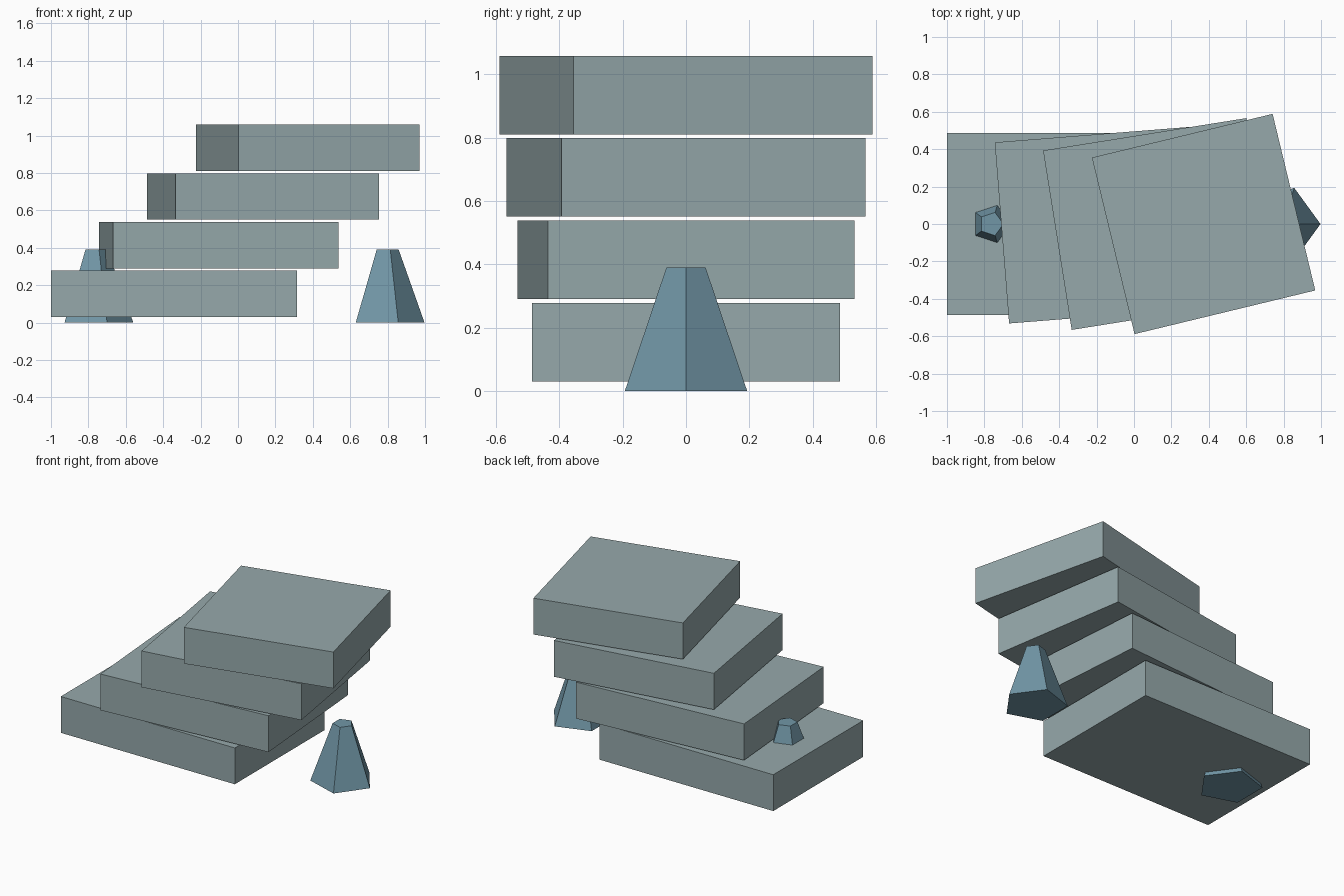
import bpy
import math

if "Cube" in bpy.data.objects:
    bpy.data.objects.remove(bpy.data.objects["Cube"])


def material(name, color):
    m = bpy.data.materials.new(name)
    m.diffuse_color = (*color, 1.0)
    m.use_nodes = True
    m.node_tree.nodes["Principled BSDF"].inputs["Base Color"].default_value = m.diffuse_color
    return m


stone = material("grey_stone", (0.305, 0.397, 0.407))
blue = material("slate_blue", (0.165, 0.305, 0.381))

# Stacked slabs: each one shorter, shifted along x and turned a little further
DEPTH, HEIGHT, STEP = 0.971, 0.248, 0.26
for i in range(4):
    bpy.ops.mesh.primitive_cube_add(
        size=1,
        location=(-0.342 + 0.238 * i, 0, 0.03 + HEIGHT / 2 + STEP * i),
        rotation=(0, 0, math.radians(4.53 * i)))
    slab = bpy.context.object
    slab.name = f"slab_{i + 1}"
    slab.scale = (1.315 - 0.107 * i, DEPTH, HEIGHT)
    slab.data.materials.append(stone)

# Five-sided tapered posts at either end, one corner pointing to +x
for name, x in (("left_post", -0.763), ("right_post", 0.794)):
    bpy.ops.mesh.primitive_cone_add(
        vertices=5, radius1=0.203, radius2=0.065, depth=0.39,
        location=(x, 0, 0.195), rotation=(0, 0, -math.pi / 2))
    post = bpy.context.object
    post.name = name
    post.data.materials.append(blue)
